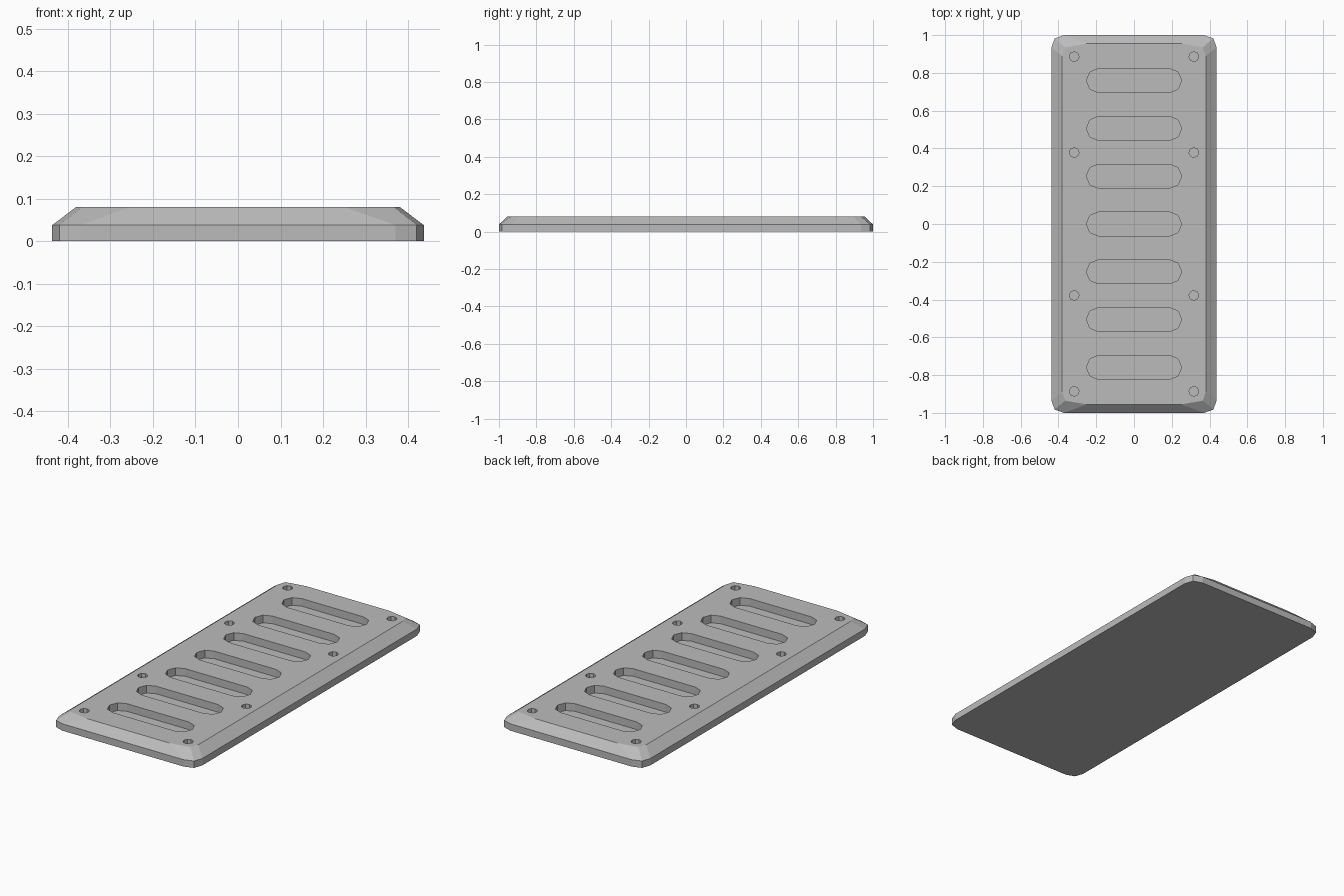
import bpy
import bmesh
from math import cos, sin, pi

old = bpy.data.objects.get("Cube")
if old:
    bpy.data.objects.remove(old, do_unlink=True)

HEIGHT, RIM, DEPTH = 0.081, 0.038, 0.042

grey = bpy.data.materials.new("plain_grey")
grey.use_nodes = True
colour = (0.5, 0.5, 0.5, 1)
grey.diffuse_color = colour
grey.node_tree.nodes["Principled BSDF"].inputs["Base Color"].default_value = colour


def four_corners(corner):
    """Mirror one corner's points into a full counter-clockwise outline."""
    half = corner + [(-x, y) for x, y in reversed(corner)]
    return half + [(-x, -y) for x, y in half]


def loft(bm, rings):
    """Skin (outline, z) rings and close both ends."""
    loops = [[bm.verts.new((x, y, z)) for x, y in pts] for pts, z in rings]
    n = len(loops[0])
    for a, b in zip(loops, loops[1:]):
        for i in range(n):
            j = (i + 1) % n
            bm.faces.new((a[i], a[j], b[j], b[i]))
    bm.faces.new(loops[0][::-1])
    bm.faces.new(loops[-1])


def make_object(name, bm):
    bmesh.ops.recalc_face_normals(bm, faces=bm.faces)
    mesh = bpy.data.meshes.new(name)
    bm.to_mesh(mesh)
    bm.free()
    mesh.materials.append(grey)
    obj = bpy.data.objects.new(name, mesh)
    bpy.context.collection.objects.link(obj)
    return obj


# Plate: upright rim, then a bevel up to the flat top
outer = four_corners([(0.437, 0.935), (0.42, 0.983), (0.37, 1.0)])
inner = four_corners([(0.38, 0.89), (0.365, 0.935), (0.25, 0.955)])
bm = bmesh.new()
loft(bm, [(outer, 0), (outer, RIM), (inner, HEIGHT)])
plate = make_object("vent_plate", bm)

# Cutters: rounded slots and screw holes, all as blind pockets
bm = bmesh.new()


def pocket(cx, cy, radius, reach):
    pts = []
    for side, start in ((1, -pi / 2), (-1, pi / 2)):
        for k in range(5):
            a = start + k * pi / 4
            pts.append((cx + side * reach + radius * cos(a), cy + radius * sin(a)))
    if reach == 0:
        pts = pts[:4] + pts[5:9]
    loft(bm, [(pts, HEIGHT - DEPTH), (pts, HEIGHT + 0.05)])


for i in range(-3, 4):
    pocket(0, i * 0.253, 0.063, 0.189)
for x in (-0.317, 0.317):
    for y in (-0.886, -0.378, 0.378, 0.886):
        pocket(x, y, 0.026, 0)
cutter = make_object("pocket_cutter", bm)

# Cut the pockets and drop the cutter
cut = plate.modifiers.new("pockets", "BOOLEAN")
cut.operation = "DIFFERENCE"
cut.solver = "EXACT"
cut.object = cutter
bpy.context.view_layer.objects.active = plate
bpy.ops.object.modifier_apply(modifier=cut.name)
bpy.data.objects.remove(cutter, do_unlink=True)
